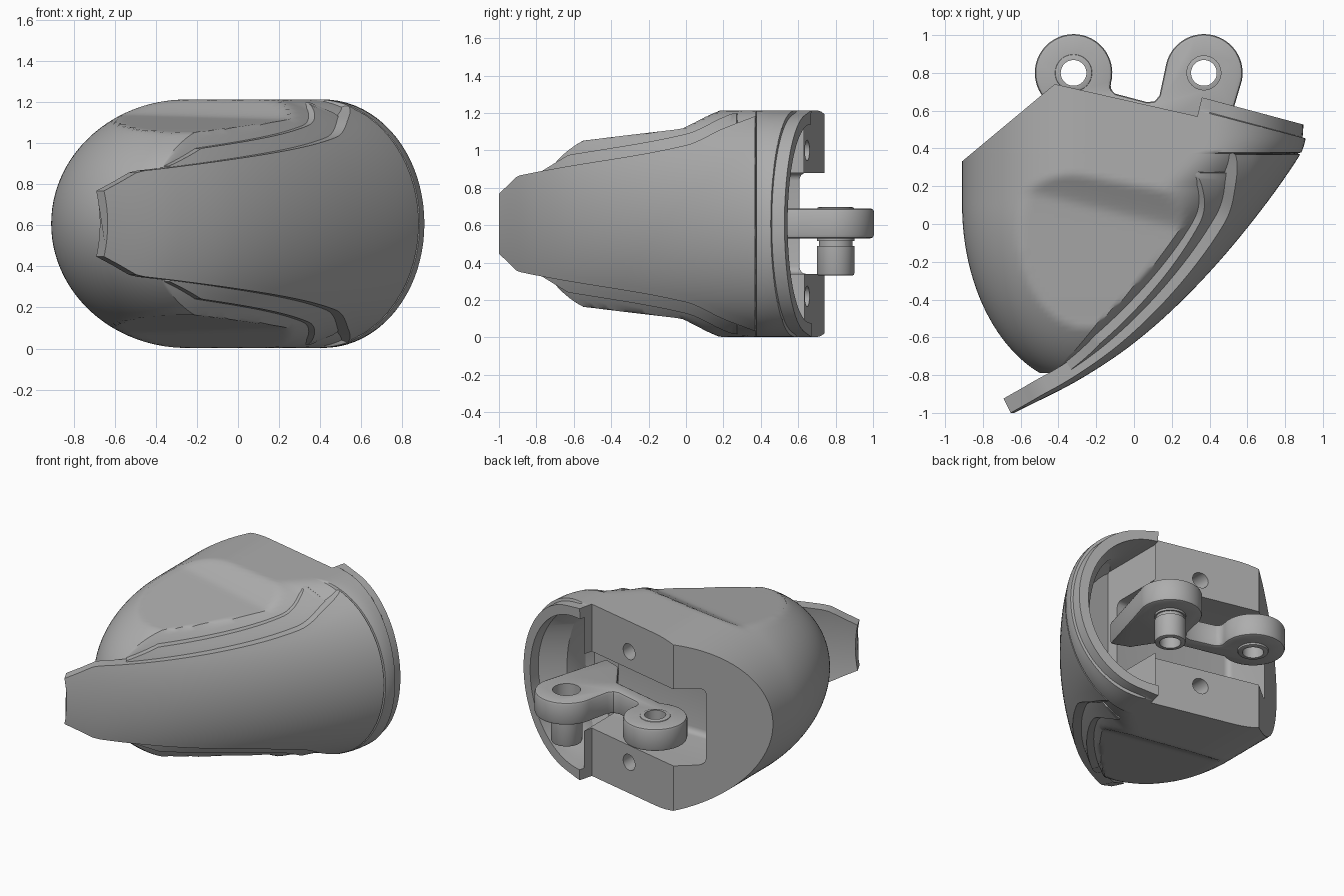
import bpy, bmesh, math
from mathutils import Vector

cube = bpy.data.objects.get("Cube")
if cube:
    bpy.data.objects.remove(cube)

grey = bpy.data.materials.new("plain grey")
grey.use_nodes = True
grey.diffuse_color = (0.42, 0.42, 0.42, 1)
grey.node_tree.nodes["Principled BSDF"].inputs["Base Color"].default_value = (0.42, 0.42, 0.42, 1)

MID, TALL, ROUND = 0.608, 0.605, 0.5   # centre height, half height, depth of rounded side


# ---- helpers ----
def finish(bm, name):
    bmesh.ops.remove_doubles(bm, verts=bm.verts, dist=0.0004)
    bmesh.ops.recalc_face_normals(bm, faces=bm.faces)
    mesh = bpy.data.meshes.new(name)
    bm.to_mesh(mesh)
    bm.free()
    mesh.materials.append(grey)
    ob = bpy.data.objects.new(name, mesh)
    bpy.context.collection.objects.link(ob)
    return ob


def apply(ob, kind, **settings):
    mod = ob.modifiers.new(kind, kind)
    for key, value in settings.items():
        setattr(mod, key, value)
    with bpy.context.temp_override(object=ob, active_object=ob, selected_objects=[ob]):
        bpy.ops.object.modifier_apply(modifier=mod.name)


def soften(ob, width):
    apply(ob, "BEVEL", width=width, segments=2, limit_method="ANGLE", angle_limit=math.radians(50))


def cut(ob, cutter):
    apply(ob, "BOOLEAN", operation="DIFFERENCE", object=cutter, solver="EXACT")
    bpy.data.objects.remove(cutter)


def curve(points, t):
    """Smooth interpolation through (position, value) points."""
    t = min(max(t, points[0][0]), points[-1][0])
    i = next(k for k in range(len(points) - 1) if t <= points[k + 1][0])

    def slope(k):
        a, b = points[max(k - 1, 0)], points[min(k + 1, len(points) - 1)]
        return (b[1] - a[1]) / (b[0] - a[0])
    (t0, v0), (t1, v1) = points[i], points[i + 1]
    w = t1 - t0
    s = (t - t0) / w
    return (v0 * (1 + 2 * s) * (1 - s) ** 2 + v1 * s * s * (3 - 2 * s)
            + w * s * (1 - s) * (slope(i) * (1 - s) - slope(i + 1) * s))


def skin(bm, rings):
    """Join equal closed rings into a capped solid."""
    loops = [[bm.verts.new(p) for p in ring] for ring in rings]
    n = len(loops[0])
    for a, b in zip(loops, loops[1:]):
        for i in range(n):
            bm.faces.new((a[i], a[(i + 1) % n], b[(i + 1) % n], b[i]))
    bm.faces.new(loops[0])
    bm.faces.new(loops[-1])


def lofted(rows, left, right, half, columns=56):
    bm = bmesh.new()
    rings = []
    for y in rows:
        a, b = left(y), right(y)
        xs = [(a + b) / 2 - (b - a) / 2 * math.cos(math.pi * i / columns)
              for i in range(columns + 1)]
        top = [(x, y, MID + half(x, y)) for x in xs]
        low = [(x, y, MID - half(x, y)) for x in reversed(xs)]
        rings.append(top + low)
    skin(bm, rings)
    return bm


def prism(name, outline, z0, z1):
    bm = bmesh.new()
    skin(bm, [[(x, y, z) for x, y in outline] for z in (z0, z1)])
    return finish(bm, name)


def arc(x, y, r, a0, a1, n=40):
    angles = [math.radians(a0 + (a1 - a0) * i / n) for i in range(n + 1)]
    return [(x + r * math.cos(a), y + r * math.sin(a)) for a in angles]


def disc(name, x, y, r, z0, z1):
    return prism(name, arc(x, y, r, 0, 352.5, 47), z0, z1)


# ---- shape rules ----
EDGE = [(-1, -.635), (-.83, -.3), (-.63, 0), (-.36, .3), (-.02, .6), (.36, .875), (.47, .91), (.9, .92)]
RECESS = [(-.8, .31), (-.58, .435), (-.5, .45), (0, .51), (.9, .62)]
RAMP = [(-.06, 0), (0, .005), (.2, .085), (.28, .1)]
BAND = [(-1, .16), (-.95, .208), (-.905, .252), (-.88, .26), (-.7, .295), (0, .42), (.2, .51), (.37, .575)]


def outer(y):
    return curve(EDGE, y)


def core_right(y):
    if y > .375:
        return outer(y)
    return outer(y) - (.12 - .06 * min(y, 0) - .4 * max(y - .2, 0))


def front_fade(y):
    return min(0, (y - .1) / .96)


def core_left(y):
    return -.25 - .66 * math.sqrt(1 - front_fade(y) ** 2)


def core_half(x, y):
    u = max(0, (x - core_right(y) + ROUND) / ROUND)
    l = min(0, (x + .25) / .66)
    dome = TALL * math.sqrt(max(0, 1 - l * l - front_fade(y) ** 2))
    side = TALL * math.sqrt(max(0, 1 - u * u))
    return min(dome, side, curve(RECESS, y) + curve(RAMP, y + .24 * (x - .2)))


# ---- main body, trimmed at the back ----
rows = sorted([-.79 + 1.74 * i / 72 for i in range(73)] + [.372, .378])
bm = lofted(rows, core_left, core_right, core_half)
rim_dir = Vector((.14, .54, 0)).normalized()
for point, normal in (((-.42, .74, 0), Vector((-.4, .48, 0))), ((.9, .53, 0), rim_dir)):
    geom = bm.verts[:] + bm.edges[:] + bm.faces[:]
    res = bmesh.ops.bisect_plane(bm, geom=geom, plane_co=point, plane_no=normal, clear_outer=True)
    edges = [e for e in res["geom_cut"] if isinstance(e, bmesh.types.BMEdge)]
    bmesh.ops.contextual_create(bm, geom=edges)

# stepped lip around the open rim
step = Vector((.9, .455, 0))
for shift in (0, .006):
    geom = bm.verts[:] + bm.edges[:] + bm.faces[:]
    bmesh.ops.bisect_plane(bm, geom=geom, plane_co=step + rim_dir * shift, plane_no=rim_dir)
for v in bm.verts:
    if v.co.x > .36 and (v.co - step).dot(rim_dir) > .004:
        k = 1 - .03 * min(1, (v.co.x - .36) / .1)
        v.co.x = .36 + (v.co.x - .36) * k
        v.co.z = MID + (v.co.z - MID) * k
body = finish(bm, "body")


# block back face, hollow side and slot
def cavity_right(y):
    return outer(max(y, .3)) - (.08 if y > .37 else .2)


def cavity_half(x, y):
    u = max(0, (x - .38) / (cavity_right(y) - .38))
    return .53 * math.sqrt(max(0, 1 - u * u))


cut(body, prism("back_cutter", [(-1.2, .917), (.335, .57), (.36, .672), (.36, 1.3), (-1.2, 1.3)], -1, 2))
cavity = lofted([.16 + .1 * i for i in range(9)], lambda y: .35, cavity_right, cavity_half)
cut(body, finish(cavity, "cavity_cutter"))
slot = prism("slot_cutter", [(-.58, .25), (.4, .25), (.4, 1.2), (-.58, 1.2)], .34, .88)
apply(slot, "BEVEL", width=.04, segments=4)
cut(body, slot)
for z in (.22, 1.0):
    bm = bmesh.new()
    skin(bm, [[(-.01 + x, y, z + h) for x, h in arc(0, 0, .055, 0, 345, 23)] for y in (.4, 1)])
    cut(body, finish(bm, "screw_hole_cutter"))


# ---- curved guard plate and the rib beneath it ----
def band(name, y0, y1, inset, extra, thick, count=60, across=24):
    bm = bmesh.new()
    rings = []
    for i in range(count + 1):
        y = y0 + (y1 - y0) * i / count
        m = (outer(y + .01) - outer(y - .01)) / .02 if y > -.985 else 2.0
        n = Vector((-1, m, 0)).normalized() * thick
        e = min(curve(BAND, y) + extra * min(1, (y - y0) / .14), .59)
        face = []
        for j in range(across + 1):
            dz = e * (2 * j / across - 1)
            bulge = ROUND * (1 - math.sqrt(1 - (dz / TALL) ** 2))
            face.append(Vector((outer(y) - inset - bulge, y, MID + dz)))
        rings.append(face + [p + n for p in reversed(face)])
    skin(bm, rings)
    return finish(bm, name)


guard = band("guard_plate", -1, .368, 0, 0, .085)
rib = band("guard_rib", -.77, .27, .075, .06, .05)

# ---- two-eared link with bushings ----
outline = (arc(-.32, .8, .205, 295, -15, 56) + [(-.125, .715), (-.1, .69)]
           + [(.07, .645), (.11, .65), (.135, .68)] + arc(.37, .8, .205, 170, -12)
           + [(.53, .62), (.43, .27), (.3, .32), (.17, .52)])
link = prism("hinge_link", outline, .53, .69)
soften(link, .018)
parts = [body, guard, rib, link]
for name, x, z0, z1 in (("right_bushing", -.32, .515, .697), ("left_pin", .37, .33, .6)):
    cut(link, disc("ear_cutter", x, .8, .09, 0, 1))
    bush = disc(name, x, .8, .1, z0, z1)
    soften(bush, .012)
    cut(bush, disc("bore_cutter", x, .8, .068, 0, 1))
    parts.append(bush)
neck = disc("neck_outer", .37, .8, .2, .49, .515)
cut(neck, disc("neck_inner", .37, .8, .09, 0, 1))
cut(parts[-1], neck)

# ---- shading ----
bpy.ops.object.select_all(action="DESELECT")
for ob in parts:
    ob.select_set(True)
bpy.context.view_layer.objects.active = body
bpy.ops.object.shade_smooth_by_angle(angle=math.radians(32))
